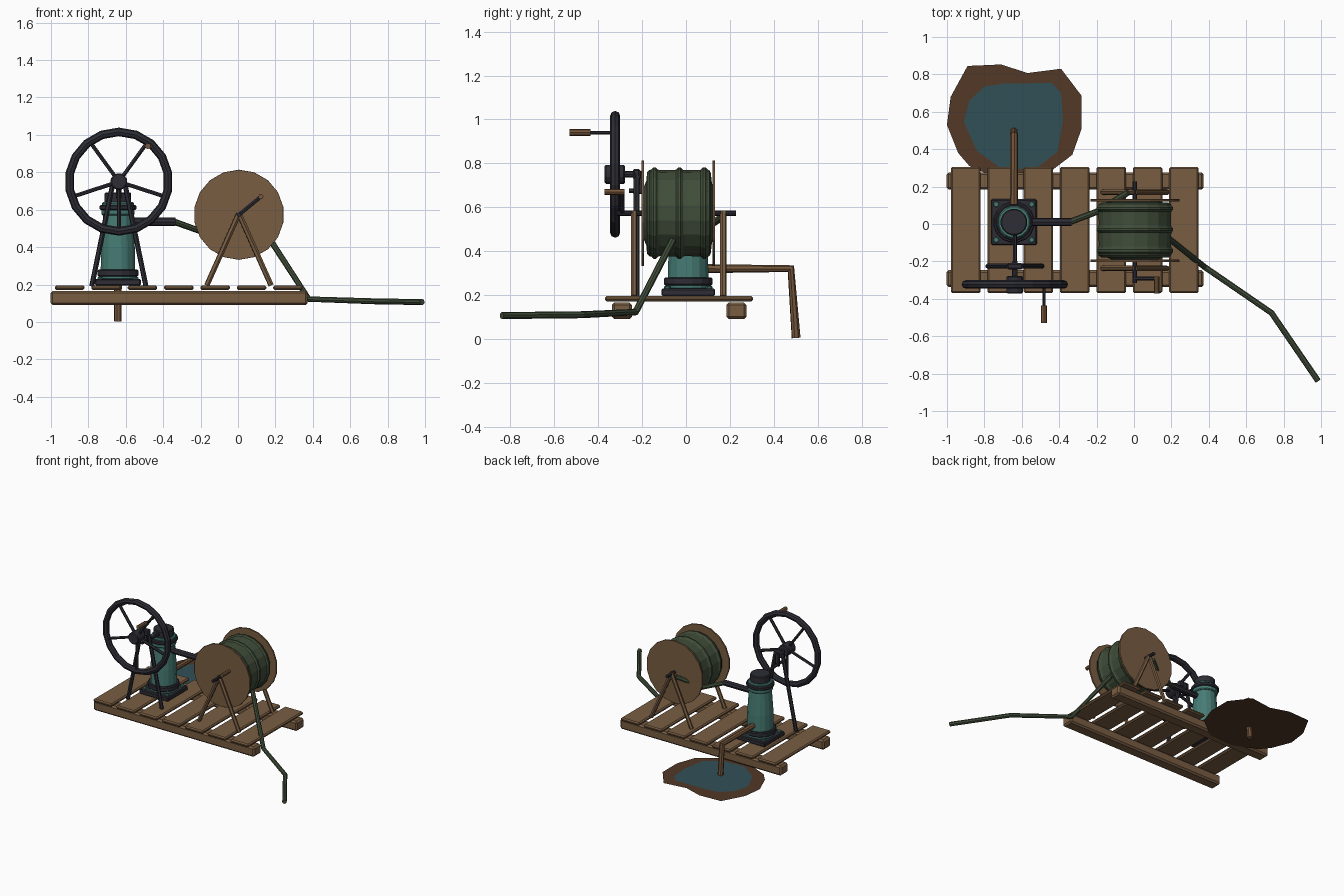
import bpy, bmesh, math
from mathutils import Vector

if "Cube" in bpy.data.objects:
    bpy.data.objects.remove(bpy.data.objects["Cube"])

def mat(name, r, g, b):
    m = bpy.data.materials.new(name)
    m.diffuse_color = (r, g, b, 1)
    m.use_nodes = True
    m.node_tree.nodes["Principled BSDF"].inputs["Base Color"].default_value = m.diffuse_color
    return m

WOOD = mat("timber", .19, .11, .055)
PIPE = mat("rusty_brown", .18, .095, .045)
IRON = mat("dark_iron", .026, .026, .036)
TEAL = mat("teal_paint", .062, .2, .175)
HOSE = mat("green_hose", .052, .075, .042)
MUD = mat("mud", .085, .04, .02)
WATER = mat("water", .03, .08, .095)

def finish(name, bm, m):
    bmesh.ops.recalc_face_normals(bm, faces=bm.faces)
    me = bpy.data.meshes.new(name)
    bm.to_mesh(me)
    bm.free()
    me.materials.append(m)
    ob = bpy.data.objects.new(name, me)
    bpy.context.collection.objects.link(ob)
    return ob

def box(name, c, s, m, bevel=.008):
    bm = bmesh.new()
    bmesh.ops.create_cube(bm, size=1)
    for v in bm.verts:
        v.co = Vector([c[i] + v.co[i] * s[i] for i in range(3)])
    bmesh.ops.bevel(bm, geom=bm.edges[:], offset=bevel, segments=1, affect='EDGES')
    return finish(name, bm, m)

def tube(name, pts, r, m, n=8):
    """Sweep an n-sided section along a polyline, with capped ends."""
    pts = [Vector(p) for p in pts]
    dirs = [(b - a).normalized() for a, b in zip(pts, pts[1:])]
    bm, rings = bmesh.new(), []
    side = dirs[0].orthogonal().normalized()
    for i, p in enumerate(pts):
        a, b = dirs[max(i - 1, 0)], dirs[min(i, len(dirs) - 1)]
        t = (a + b).normalized()
        side = (side - t * side.dot(t)).normalized()
        up = t.cross(side)
        rings.append([bm.verts.new(p + r * (math.cos(k * math.tau / n) * side + math.sin(k * math.tau / n) * up))
                      for k in range(n)])
    for A, B in zip(rings, rings[1:]):
        for k in range(n):
            bm.faces.new((A[k], A[(k + 1) % n], B[(k + 1) % n], B[k]))
    bm.faces.new(rings[0])
    bm.faces.new(rings[-1])
    return finish(name, bm, m)

def lathe(name, prof, c, m, n=16, axis='Z', closed=False):
    """Spin a (radius, height) profile around the Z or Y axis through c."""
    bm, rings = bmesh.new(), []
    for r, h in prof:
        ring = []
        for k in range(n):
            a = (k + .5) * math.tau / n
            u, v = r * math.cos(a), r * math.sin(a)
            ring.append(bm.verts.new(Vector(c) + Vector((u, v, h) if axis == 'Z' else (u, h, v))))
        rings.append(ring)
    pairs = list(zip(rings, rings[1:])) + ([(rings[-1], rings[0])] if closed else [])
    for A, B in pairs:
        for k in range(n):
            bm.faces.new((A[k], A[(k + 1) % n], B[(k + 1) % n], B[k]))
    if not closed:
        bm.faces.new(rings[0])
        bm.faces.new(rings[-1])
    return finish(name, bm, m)

def disc(name, r, h0, h1, c, m, n=16, axis='Z', ch=.006):
    return lathe(name, [(r - ch, h0), (r, h0 + ch), (r, h1 - ch), (r - ch, h1)], c, m, n, axis)

def sheet(name, pts, z, m):
    bm = bmesh.new()
    bm.faces.new([bm.verts.new((x, y, z)) for x, y in pts])
    ob = finish(name, bm, m)
    if ob.data.polygons[0].normal.z < 0:
        ob.data.flip_normals()
    return ob

# Pallet: two skids and seven planks
for nm, y in (("front_skid", -.292), ("back_skid", .23)):
    box(nm, (-.315, y, .128), (1.375, .092, .076), WOOD, .012)
for i in range(7):
    box("plank_%d" % (i + 1), (-.9 + i * .1945, -.032, .183), (.158, .675, .024), WOOD)

# Puddle: flat mud patch with water lying on it
sheet("mud_patch", [(-.89, .845), (-.71, .853), (-.57, .807), (-.39, .83), (-.28, .685), (-.28, .51),
                    (-.33, .37), (-.5, .24), (-.7, .23), (-.88, .31), (-.94, .38), (-1, .53), (-.98, .68)], .088, MUD)
sheet("puddle_water", [(-.80, .735), (-.70, .75), (-.44, .755), (-.39, .70), (-.38, .555), (-.41, .385),
                       (-.52, .3), (-.7, .29), (-.84, .39), (-.91, .545), (-.88, .66)], .092, WATER)

# Pump: base plate, bolts, barrel, collars and cap
px, py = -.642, .01
P = (px, py, 0)
box("pump_base", (px, py, .212), (.245, .245, .034), IRON, .006)
for sx in (-1, 1):
    for sy in (-1, 1):
        disc("base_bolt", .016, .22, .24, (px + sx * .095, py + sy * .095, 0), TEAL, 6, ch=.003)
disc("pump_foot", .105, .225, .25, P, TEAL)
disc("lower_collar", .112, .243, .28, P, IRON)
lathe("pump_barrel", [(.094, .27), (.092, .4), (.08, .57), (.08, .6)], P, TEAL)
disc("upper_flange", .09, .57, .602, P, TEAL)
disc("upper_collar", .1, .598, .625, P, IRON)
disc("cap_ring", .088, .62, .64, P, TEAL)
disc("pump_cap", .072, .635, .692, P, IRON)

# Intake pipe to the puddle and outlet pipe with its hose
tube("intake_pipe", [(px, .05, .32), (px, .478, .32), (px, .502, .004)], .021, PIPE)
tube("outlet_pipe", [(px + .05, .01, .535), (-.335, .01, .535)], .022, IRON)
tube("feed_hose", [(-.345, .01, .537), (-.2, .065, .485), (-.03, .17, .56)], .017, HOSE)

# Handwheel with five spokes, hub, shaft and grip
wx, wy, wz = -.637, -.323, .75
rim = [(.266 + .023 * math.cos(k * math.tau / 8), .023 * math.sin(k * math.tau / 8)) for k in range(8)]
lathe("wheel_rim", rim, (wx, wy, wz), IRON, 18, 'Y', closed=True)
disc("wheel_hub", .045, -.048, .045, (wx, wy, wz), IRON, 12, 'Y')
for k in range(5):
    a = math.radians(54 + 72 * k)
    tube("wheel_spoke", [(wx, wy, wz), (wx + .262 * math.cos(a), wy, wz + .262 * math.sin(a))], .011, IRON, 6)
gx, gz = wx + .155, wz + .19
tube("grip_pin", [(gx, wy, gz), (gx, -.45, gz)], .008, IRON, 6)
tube("wheel_grip", [(gx, -.435, gz), (gx, -.53, gz)], .016, PIPE)
tube("wheel_shaft", [(wx, -.36, wz), (wx, -.2, wz)], .015, IRON)

# Wheel stand and crank linkage to the pump
for s in (-1, 1):
    tube("stand_leg", [(wx + s * .145, -.225, .19), (wx + s * .03, -.225, .75)], .014, IRON, 6)
box("shaft_bearing", (wx, -.225, .75), (.085, .035, .05), IRON)
box("crank_web", (wx, -.208, .71), (.03, .022, .1), IRON, .004)
tube("pump_rod", [(wx, -.26, .675), (wx, py, .665)], .011, IRON, 6)

# Hose reel: two side discs, wound hose, axle and A-frames
R = (.005, 0, .573)
for nm, y in (("front_reel_disc", -.197), ("back_reel_disc", .127)):
    disc(nm, .241, -.006, .006, (.005, y, .573), WOOD, 18, 'Y', .001)
coil = [(.12, -.192), (.15, -.18), (.185, -.178)]
for y in (-.143, -.03, .083):
    coil += [(.197, y - .024), (.198, y - .016), (.208, y - .006), (.208, y + .006), (.198, y + .016), (.196, y + .024)]
coil += [(.18, .114), (.15, .116), (.12, .122)]
lathe("wound_hose", coil, R, HOSE, 18, 'Y')
tube("reel_axle", [(.005, -.315, .573), (.005, .227, .573)], .012, IRON)
for y in (-.237, .17):
    for s in (-1, 1):
        tube("reel_leg", [(.005, y, .58), (.005 + s * .172, y, .195)], .015, WOOD, 6)

# Reel crank
tube("reel_crank_arm", [(.005, -.292, .573), (.125, -.292, .672)], .011, IRON, 6)
tube("reel_crank_grip", [(.122, -.28, .67), (.122, -.372, .67)], .014, PIPE)

# Hose running off the reel onto the ground
tube("loose_hose", [(.165, -.06, .45), (.378, -.23, .122), (.735, -.475, .11), (.985, -.84, .106)], .016, HOSE)
